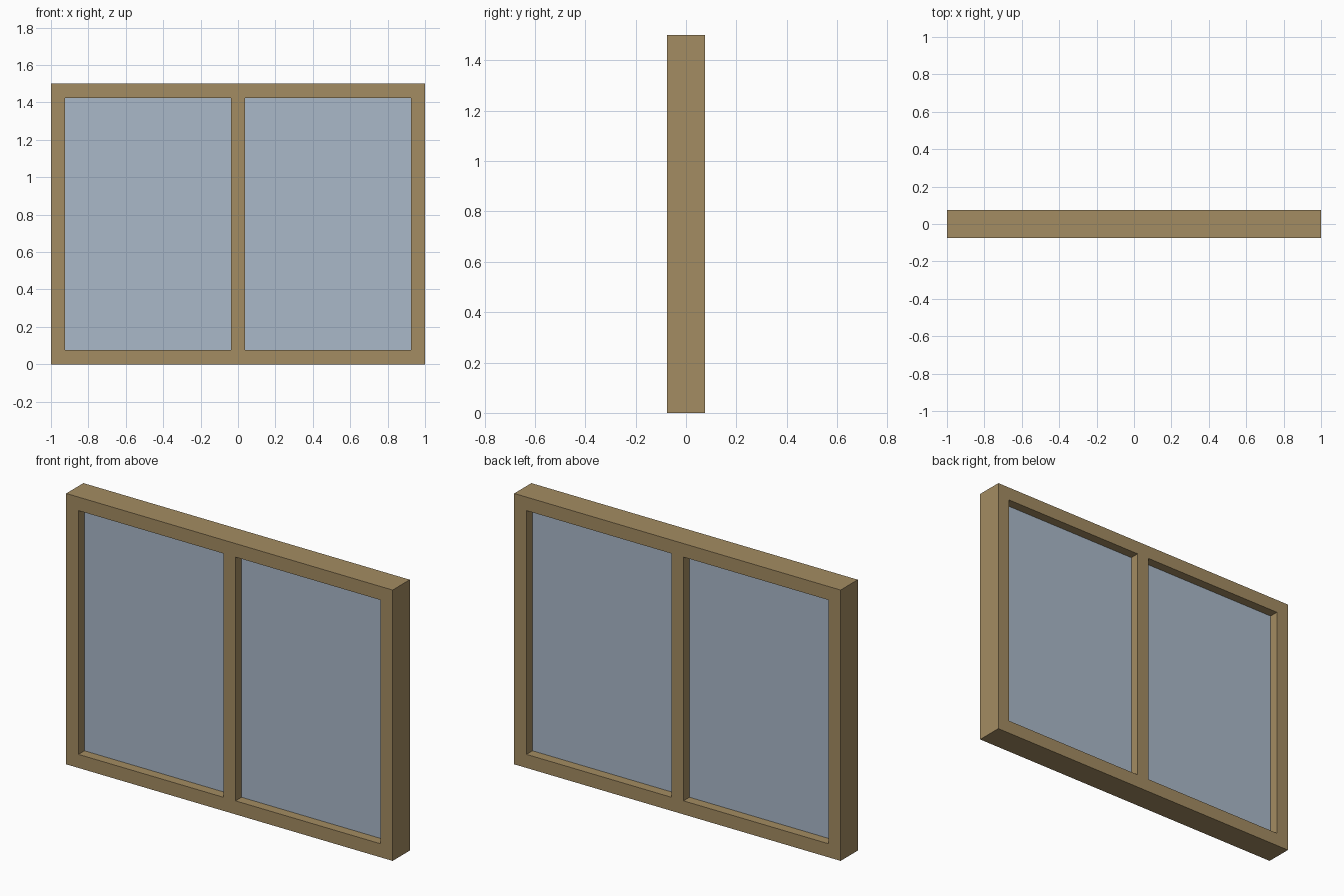
import bpy, bmesh

if "Cube" in bpy.data.objects:
    bpy.data.objects.remove(bpy.data.objects["Cube"])

W, H, D = 1.0, 1.5, 0.15        # half width, height, depth
B, M = 0.075, 0.0375            # border width, half mullion width
GLASS_T = 0.045                 # pane thickness


def material(name, rgb):
    m = bpy.data.materials.new(name)
    m.diffuse_color = (*rgb, 1.0)
    m.use_nodes = True
    m.node_tree.nodes["Principled BSDF"].inputs["Base Color"].default_value = m.diffuse_color
    return m


def add_object(name, bm, mat):
    bmesh.ops.recalc_face_normals(bm, faces=bm.faces[:])
    mesh = bpy.data.meshes.new(name)
    bm.to_mesh(mesh)
    bm.free()
    mesh.materials.append(mat)
    obj = bpy.data.objects.new(name, mesh)
    bpy.context.collection.objects.link(obj)
    return obj


def slab(name, xs, zs, depth, mat, is_open=lambda i, j: False):
    """Grid of cells in the xz plane, minus the open ones, extruded along y."""
    bm = bmesh.new()
    v = [[bm.verts.new((x, -depth / 2, z)) for z in zs] for x in xs]
    for i in range(len(xs) - 1):
        for j in range(len(zs) - 1):
            if not is_open(i, j):
                bm.faces.new((v[i][j], v[i + 1][j], v[i + 1][j + 1], v[i][j + 1]))
    ext = bmesh.ops.extrude_face_region(bm, geom=bm.faces[:], use_keep_orig=True)
    moved = [g for g in ext["geom"] if isinstance(g, bmesh.types.BMVert)]
    bmesh.ops.translate(bm, verts=moved, vec=(0, depth, 0))
    return add_object(name, bm, mat)


wood = material("tan wood", (0.371, 0.262, 0.122))
glass = material("pale blue glass", (0.402, 0.485, 0.584))

# Frame with centre mullion, one piece with two openings
slab("window_frame", [-W, -W + B, -M, M, W - B, W], [0, B, H - B, H], D, wood,
     is_open=lambda i, j: j == 1 and i in (1, 3))

# Two glass panes set at mid depth
for side, x0, x1 in (("left", -W + B, -M), ("right", M, W - B)):
    slab(side + "_glass_pane", [x0, x1], [B, H - B], GLASS_T, glass)
